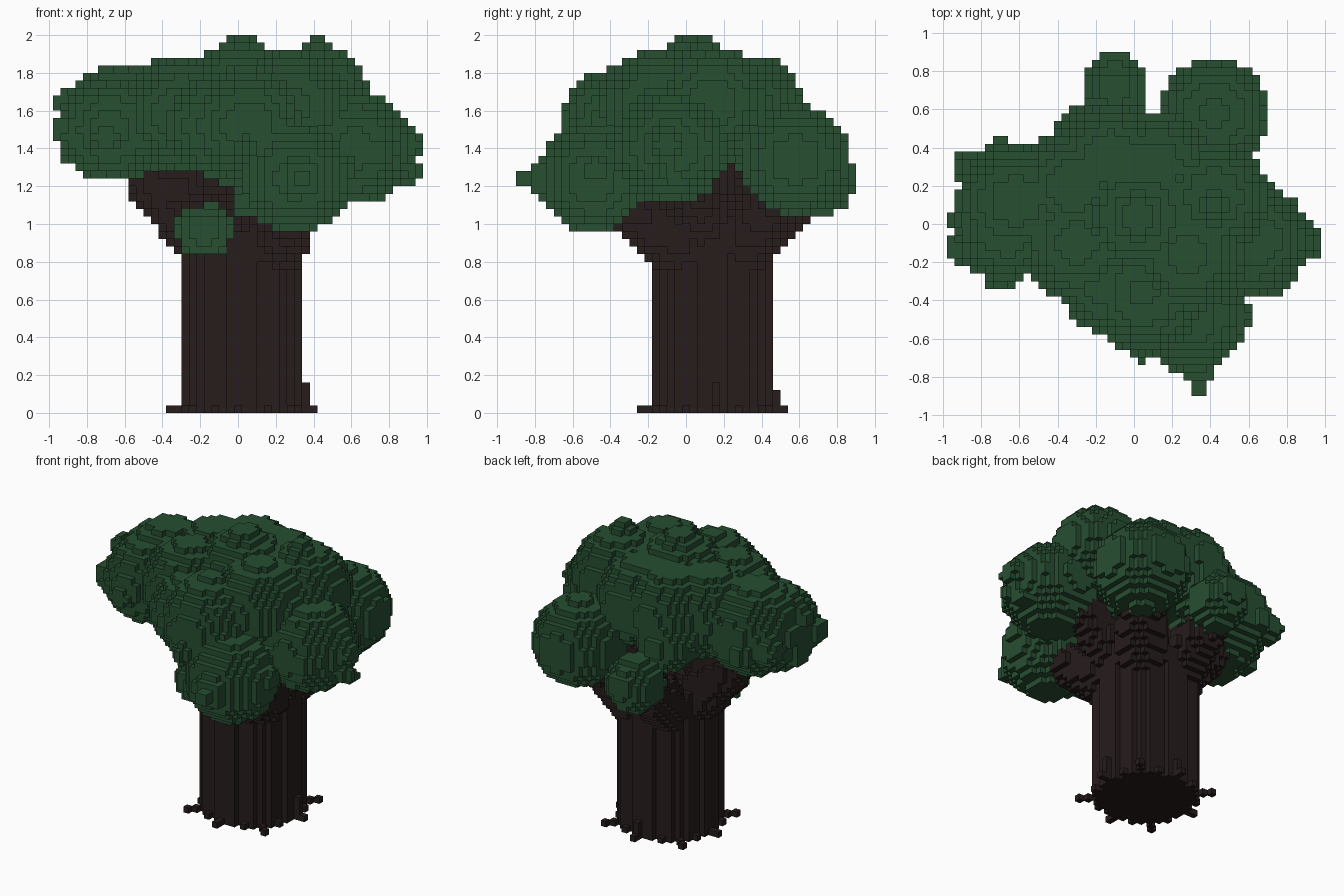
import bpy, bmesh, math
from mathutils import Vector

V = 0.04  # block size

cube = bpy.data.objects.get("Cube")
if cube:
    bpy.data.objects.remove(cube, do_unlink=True)


def material(name, rgb):
    m = bpy.data.materials.new(name)
    m.use_nodes = True
    m.diffuse_color = (*rgb, 1)
    m.node_tree.nodes["Principled BSDF"].inputs["Base Color"].default_value = (*rgb, 1)
    return m


def cell(p):
    return (round(p[0] / V), round(p[1] / V), math.floor(p[2] / V))


def centre(c):
    return Vector((c[0] * V, c[1] * V, (c[2] + 0.5) * V))


def ball(p, r):
    """Blocks whose centres lie inside a sphere, kept within the overall bounds."""
    p, n = Vector(p), int(r / V) + 2
    a, b, k = cell(p)
    found = set()
    for x in range(a - n, a + n + 1):
        for y in range(b - n, b + n + 1):
            for z in range(max(0, k - n), min(49, k + n) + 1):
                if abs(x) <= 24 and abs(y) <= 22 and (centre((x, y, z)) - p).length <= r:
                    found.add((x, y, z))
    return found


def limb(start, end, r0, r1):
    """Tapered row of balls between two points."""
    s, e, found = Vector(start), Vector(end), set()
    for i in range(13):
        t = i / 12
        found |= ball(s.lerp(e, t), r0 + (r1 - r0) * t)
    return found


SIDES = {
    (1, 0, 0): ((1, -1, -1), (1, 1, -1), (1, 1, 1), (1, -1, 1)),
    (0, 1, 0): ((1, 1, -1), (-1, 1, -1), (-1, 1, 1), (1, 1, 1)),
    (0, 0, 1): ((-1, -1, 1), (1, -1, 1), (1, 1, 1), (-1, 1, 1)),
}


def build(name, cells, solid, mat):
    """Mesh of the block sides that are not covered by another block."""
    bm, verts = bmesh.new(), {}

    def vert(c, k):
        key = tuple(2 * a + b for a, b in zip(c, k))
        if key not in verts:
            verts[key] = bm.verts.new((key[0] * V / 2, key[1] * V / 2, (key[2] + 1) * V / 2))
        return verts[key]

    for c in sorted(cells):
        for d, corners in SIDES.items():
            for s in (1, -1):
                if tuple(a + s * b for a, b in zip(c, d)) in solid:
                    continue
                ring = [vert(c, [s * q for q in k]) for k in corners]
                bm.faces.new(ring if s > 0 else ring[::-1])
    bmesh.ops.recalc_face_normals(bm, faces=bm.faces)
    mesh = bpy.data.meshes.new(name)
    bm.to_mesh(mesh)
    bm.free()
    mesh.materials.append(mat)
    bpy.context.collection.objects.link(bpy.data.objects.new(name, mesh))


# Leaf clumps: centre and radius
clumps = [
    ((0.02, 0.04, 1.68), 0.29), ((0.42, 0.14, 1.65), 0.29),
    ((0.28, -0.16, 1.62), 0.30), ((-0.30, -0.10, 1.58), 0.30),
    ((-0.32, 0.20, 1.60), 0.29), ((-0.12, 0.34, 1.62), 0.28),
    ((0.12, 0.30, 1.60), 0.29), ((0.05, -0.36, 1.52), 0.31),
    ((-0.14, -0.32, 1.52), 0.25), ((-0.20, 0.45, 1.46), 0.20),
    ((-0.62, 0.12, 1.54), 0.31), ((-0.67, -0.02, 1.50), 0.28),
    ((0.62, -0.08, 1.40), 0.30), ((0.42, 0.58, 1.34), 0.29),
    ((0.30, -0.49, 1.24), 0.29), ((-0.10, 0.71, 1.22), 0.18),
    ((-0.18, -0.16, 0.97), 0.15),
]
# Small tufts at the tips
tufts = [
    ((0.33, -0.75, 1.25), 0.10), ((0.34, -0.86, 1.24), 0.05),
    ((0.40, -0.80, 1.20), 0.03), ((0.03, -0.52, 1.12), 0.07),
    ((0.04, -0.66, 1.40), 0.07), ((0.58, -0.48, 1.30), 0.06),
    ((0.89, -0.10, 1.42), 0.10), ((0.93, -0.12, 1.28), 0.05),
    ((0.90, -0.04, 1.23), 0.05), ((0.74, -0.30, 1.38), 0.08),
    ((-0.92, 0.02, 1.65), 0.06), ((-0.92, -0.12, 1.50), 0.07),
    ((-0.85, 0.30, 1.50), 0.10), ((-0.85, -0.14, 1.46), 0.10),
    ((-0.86, 0.04, 1.40), 0.10), ((-0.70, 0.38, 1.46), 0.08),
    ((-0.70, -0.27, 1.46), 0.08), ((-0.56, 0.34, 1.46), 0.08),
    ((0.02, 0.04, 1.93), 0.10), ((0.42, 0.10, 1.94), 0.065),
    ((-0.34, 0.44, 1.50), 0.10), ((-0.10, 0.85, 1.26), 0.08),
]
leaves = set()
for p, r in clumps + tufts:
    leaves |= ball(p, r)

# Fluted trunk, with the top kept level below the fork
TX, TY = 0.02, 0.14
trunk = set()
for x in range(-10, 12):
    for y in range(-8, 15):
        dx, dy = x * V - TX, y * V - TY
        edge = 0.315 + 0.012 * math.cos(8 * math.atan2(dy, dx))
        if math.hypot(dx, dy) <= edge:
            trunk |= {(x, y, z) for z in range(24)}

# Short roots spread round the foot, with a few climbing the side
for i in range(16):
    a = math.tau * i / 16
    for step in range(4 if i % 2 == 0 else 2):
        r = 0.30 + 0.033 * step
        trunk.add(cell((TX + r * math.cos(a), TY + r * math.sin(a), 0.01)))
for z in range(4):
    trunk |= {(8, 4, z), (9, 4, z)}
    if z < 3:
        trunk |= {(1, 11, z), (1, 12, z)}

# Forking branches
branches = set()
for start, end, r0, r1 in [
    ((-0.12, 0.14, 0.90), (-0.46, 0.16, 1.22), 0.20, 0.13),
    ((-0.08, 0.34, 0.92), (-0.14, 0.62, 1.16), 0.17, 0.11),
    ((0.20, 0.32, 0.92), (0.38, 0.52, 1.24), 0.17, 0.13),
    ((0.18, 0.10, 0.90), (0.48, 0.06, 1.26), 0.15, 0.11),
    ((0.20, -0.04, 0.90), (0.31, -0.34, 1.11), 0.17, 0.12),
    ((-0.14, 0.02, 0.92), (-0.22, -0.16, 1.05), 0.16, 0.10),
    ((-0.30, 0.14, 1.15), (-0.28, 0.20, 1.50), 0.12, 0.10),
]:
    branches |= limb(start, end, r0, r1)

trunk -= leaves
branches -= leaves | trunk
solid = leaves | trunk | branches

green = material("leaf green", (0.020, 0.077, 0.031))
brown = material("dark bark", (0.020, 0.0115, 0.0115))
build("canopy", leaves, solid, green)
build("trunk", trunk, solid, brown)
build("branches", branches, solid, brown)
